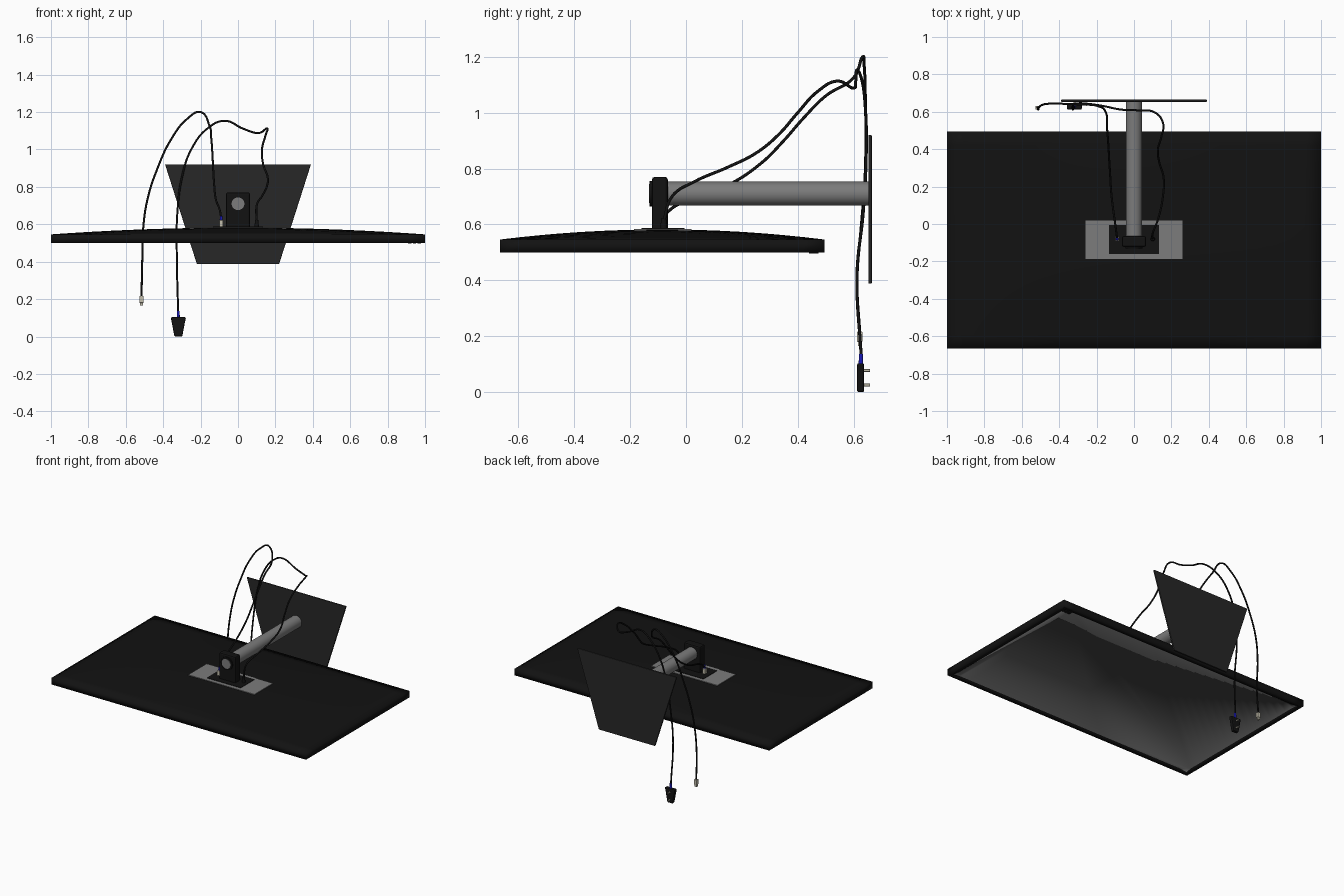
import bpy, bmesh, math
from mathutils import Vector

if "Cube" in bpy.data.objects:
    bpy.data.objects.remove(bpy.data.objects["Cube"])


def mat(name, r, g, b):
    m = bpy.data.materials.new(name)
    m.diffuse_color = (r, g, b, 1)
    m.use_nodes = True
    m.node_tree.nodes["Principled BSDF"].inputs["Base Color"].default_value = m.diffuse_color
    return m


BLACK = mat("black_plastic", 0.006, 0.006, 0.006)
DARK = mat("dark_base", 0.02, 0.02, 0.02)
GREY = mat("grey_metal", 0.2, 0.2, 0.2)
SCREEN = mat("screen_grey", 0.12, 0.12, 0.12)
BLUE = mat("blue_boot", 0.01, 0.01, 0.5)
CREAM = mat("cream_contact", 0.55, 0.52, 0.42)


def finish(bm, name, *mats):
    bmesh.ops.recalc_face_normals(bm, faces=bm.faces)
    me = bpy.data.meshes.new(name)
    bm.to_mesh(me)
    bm.free()
    ob = bpy.data.objects.new(name, me)
    bpy.context.collection.objects.link(ob)
    for m in mats:
        me.materials.append(m)
    return ob


def bevel(ob, width, segments=2):
    b = ob.modifiers.new("bevel", 'BEVEL')
    b.width, b.segments = width, segments
    b.limit_method = 'ANGLE'
    b.angle_limit = math.radians(40)
    return ob


def box(name, lo, hi, m, bev=0.0):
    bm = bmesh.new()
    bmesh.ops.create_cube(bm, size=1)
    for v in bm.verts:
        v.co = [(a + b) / 2 + c * (b - a) for a, b, c in zip(lo, hi, v.co)]
    ob = finish(bm, name, m)
    return bevel(ob, bev) if bev else ob


def rod(name, a, b, r1, m, r2=None, sides=32):
    a, b = Vector(a), Vector(b)
    bpy.ops.mesh.primitive_cone_add(vertices=sides, radius1=r1, radius2=r1 if r2 is None else r2,
                                    depth=(b - a).length, location=(a + b) / 2,
                                    rotation=(b - a).to_track_quat('Z', 'Y').to_euler())
    ob = bpy.context.object
    ob.name = name
    ob.data.materials.append(m)
    bpy.ops.object.shade_smooth_by_angle()
    return ob


def prism(name, xz, y0, y1, m, bev):
    bm = bmesh.new()
    f = bm.faces.new([bm.verts.new((x, y0, z)) for x, z in xz])
    ext = bmesh.ops.extrude_face_region(bm, geom=[f])["geom"]
    bmesh.ops.translate(bm, vec=(0, y1 - y0, 0), verts=[v for v in ext if isinstance(v, bmesh.types.BMVert)])
    return bevel(finish(bm, name, m), bev)


def cable(name, pts, r=0.0055):
    cu = bpy.data.curves.new(name, 'CURVE')
    cu.dimensions = '3D'
    cu.bevel_depth, cu.bevel_resolution, cu.resolution_u = r, 3, 8
    cu.use_fill_caps = True
    s = cu.splines.new('BEZIER')
    s.bezier_points.add(len(pts) - 1)
    for p, co in zip(s.bezier_points, pts):
        p.co = co
        p.handle_left_type = p.handle_right_type = 'AUTO'
    cu.materials.append(BLACK)
    bpy.context.collection.objects.link(bpy.data.objects.new(name, cu))


# monitor housing: domed back, straight rim, recessed screen underneath
CY, HY = -0.085, 0.58
bm = bmesh.new()
bmesh.ops.create_grid(bm, x_segments=24, y_segments=16, size=1)
for v in bm.verts:
    u, w = v.co.x, v.co.y
    v.co = (u, CY + HY * w, 0.546 + 0.036 * (1 - u * u) * (1 - w * w))
for f in bm.faces:
    f.smooth = True
rim = bmesh.ops.extrude_edge_only(bm, edges=[e for e in bm.edges if e.is_boundary])["geom"]
for v in rim:
    if isinstance(v, bmesh.types.BMVert):
        v.co.z = 0.5
face = bmesh.ops.contextual_create(bm, geom=[e for e in bm.edges if e.is_boundary])["faces"]
bmesh.ops.recalc_face_normals(bm, faces=bm.faces)
bmesh.ops.inset_region(bm, faces=face, thickness=0.03)
wall = bmesh.ops.extrude_face_region(bm, geom=face)["geom"]
bmesh.ops.delete(bm, geom=face, context='FACES_ONLY')
for g in wall:
    if isinstance(g, bmesh.types.BMVert):
        g.co.z = 0.51
    elif isinstance(g, bmesh.types.BMFace):
        g.material_index = 1
finish(bm, "monitor_housing", BLACK, SCREEN)

# control buttons under the bezel
for i in range(3):
    x = 0.91 + 0.025 * i
    box(f"button_{i + 1}", (x, 0.44, 0.496), (x + 0.018, 0.475, 0.502), BLACK)

# back plate, socket plate and neck
box("back_plate", (-0.26, -0.187, 0.56), (0.26, 0.02, 0.584), GREY)
box("socket_plate", (-0.133, -0.16, 0.56), (0.133, -0.005, 0.587), BLACK)
box("neck_block", (-0.065, -0.122, 0.57), (0.065, -0.065, 0.77), BLACK, 0.01)

# stand column, collar, end cap and wall-like foot
rod("stand_column", (0, -0.1, 0.71), (0, 0.655, 0.71), 0.043, GREY)
rod("neck_collar", (0, -0.12, 0.71), (0, -0.13, 0.71), 0.045, BLACK)
rod("column_end_cap", (0, -0.12, 0.71), (0, -0.133, 0.71), 0.034, GREY)
prism("stand_foot", [(-0.22, 0.388), (0.22, 0.388), (0.39, 0.92), (-0.39, 0.92)], 0.653, 0.665, DARK, 0.003)

# signal cable with sockets at both ends
cable("signal_cable", [(-0.09, -0.08, 0.63), (-0.095, -0.04, 0.665), (-0.12, 0.15, 0.74), (-0.128, 0.27, 0.82),
                       (-0.133, 0.35, 0.9), (-0.137, 0.42, 0.98), (-0.143, 0.5, 1.06), (-0.152, 0.6, 1.125),
                       (-0.2, 0.632, 1.2), (-0.27, 0.638, 1.165), (-0.36, 0.642, 1.05), (-0.43, 0.644, 0.9),
                       (-0.48, 0.64, 0.75), (-0.505, 0.628, 0.6), (-0.512, 0.612, 0.4), (-0.516, 0.622, 0.21)])
box("signal_plug_upper", (-0.1, -0.092, 0.575), (-0.08, -0.068, 0.622), CREAM, 0.002)
rod("signal_boot_upper", (-0.09, -0.08, 0.622), (-0.09, -0.08, 0.645), 0.008, BLUE, 0.006, 16)
box("signal_plug_lower", (-0.527, 0.612, 0.18), (-0.505, 0.632, 0.216), CREAM, 0.002)
box("signal_tip_lower", (-0.523, 0.615, 0.165), (-0.509, 0.629, 0.182), CREAM)

# power cable with wall plug
cable("power_cable", [(0.1, -0.08, 0.61), (0.1, -0.05, 0.7), (0.13, 0.03, 0.753), (0.155, 0.15, 0.805),
                      (0.158, 0.25, 0.855), (0.135, 0.33, 0.92), (0.128, 0.4, 1.0), (0.147, 0.47, 1.075),
                      (0.155, 0.54, 1.113), (0.11, 0.597, 1.088), (0.03, 0.607, 1.11), (-0.07, 0.612, 1.153),
                      (-0.16, 0.63, 1.115), (-0.25, 0.643, 1.0), (-0.3, 0.645, 0.85), (-0.325, 0.635, 0.65),
                      (-0.327, 0.612, 0.42), (-0.32, 0.627, 0.13)])
rod("power_socket_plug", (0.1, -0.08, 0.575), (0.1, -0.08, 0.622), 0.013, BLACK, 0.009, 16)
rod("power_boot", (-0.319, 0.626, 0.1), (-0.319, 0.626, 0.136), 0.008, BLUE, 0.007, 16)
prism("power_plug", [(-0.34, 0.0), (-0.298, 0.0), (-0.284, 0.075), (-0.278, 0.103), (-0.36, 0.103),
                     (-0.354, 0.075)], 0.612, 0.638, BLACK, 0.006)
for i, z in enumerate((0.025, 0.077)):
    rod(f"plug_pin_{i + 1}", (-0.319, 0.635, z), (-0.319, 0.658, z), 0.005, CREAM, None, 12)
